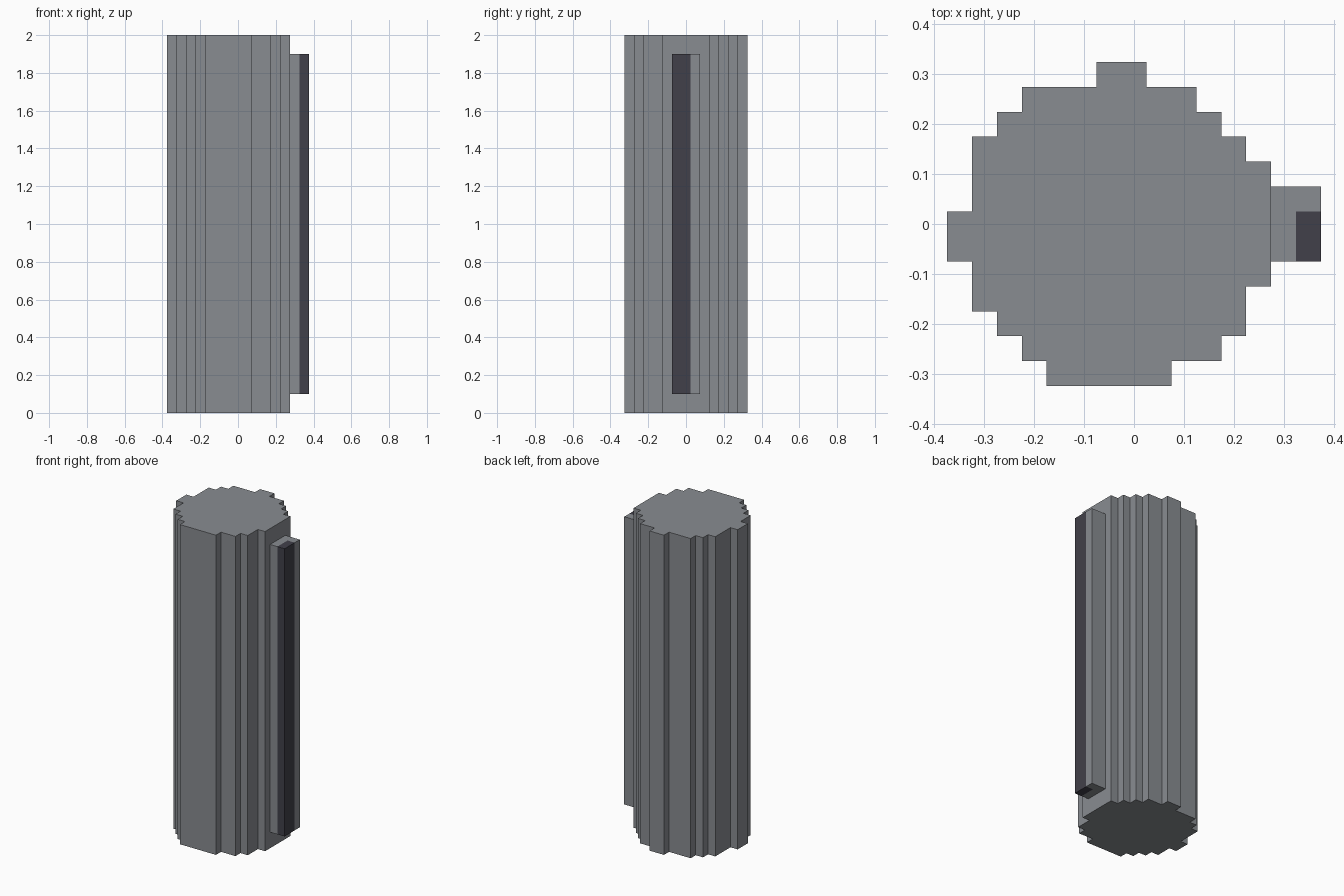
import bpy
import bmesh

cube = bpy.data.objects.get("Cube")
if cube:
    bpy.data.objects.remove(cube, do_unlink=True)


def make_material(name, rgb):
    mat = bpy.data.materials.new(name)
    mat.use_nodes = True
    color = (*rgb, 1.0)
    mat.diffuse_color = color
    mat.node_tree.nodes["Principled BSDF"].inputs["Base Color"].default_value = color
    return mat


def extrude_profile(name, points, bottom, top, mat):
    """Upright prism from a counter-clockwise outline."""
    bm = bmesh.new()
    base = bm.faces.new([bm.verts.new((x, y, bottom)) for x, y in points])
    result = bmesh.ops.extrude_face_region(bm, geom=[base], use_keep_orig=True)
    verts = [v for v in result["geom"] if isinstance(v, bmesh.types.BMVert)]
    bmesh.ops.translate(bm, vec=(0, 0, top - bottom), verts=verts)
    bmesh.ops.recalc_face_normals(bm, faces=bm.faces)
    mesh = bpy.data.meshes.new(name)
    bm.to_mesh(mesh)
    bm.free()
    mesh.materials.append(mat)
    obj = bpy.data.objects.new(name, mesh)
    bpy.context.collection.objects.link(obj)
    return obj


def stair(steps):
    """One side of the stepped outline from (x, y start, y end) runs."""
    return [p for x, y0, y1 in steps for p in ((x, y0), (x, y1))]


grey = make_material("mid grey", (0.25, 0.265, 0.285))
dark = make_material("dark slate", (0.053, 0.051, 0.068))

# Stepped column: right side upwards, then left side downwards
right_side = stair([
    (0.075, -0.325, -0.275), (0.175, -0.275, -0.225), (0.225, -0.225, -0.125),
    (0.275, -0.125, 0.125), (0.225, 0.125, 0.175), (0.175, 0.175, 0.225),
    (0.125, 0.225, 0.275), (0.025, 0.275, 0.325),
])
left_side = stair([
    (-0.075, 0.325, 0.275), (-0.225, 0.275, 0.225), (-0.275, 0.225, 0.175),
    (-0.325, 0.175, 0.025), (-0.375, 0.025, -0.075), (-0.325, -0.075, -0.175),
    (-0.275, -0.175, -0.225), (-0.225, -0.225, -0.275), (-0.175, -0.275, -0.325),
])
extrude_profile("column", right_side + left_side, 0, 2, grey)

# Side rail with a notch that holds the dark strip
rail = [(0.275, -0.075), (0.325, -0.075), (0.325, 0.025),
        (0.375, 0.025), (0.375, 0.075), (0.275, 0.075)]
extrude_profile("side_rail", rail, 0.1, 1.9, grey)

strip = [(0.325, -0.075), (0.375, -0.075), (0.375, 0.025), (0.325, 0.025)]
extrude_profile("dark_strip", strip, 0.1, 1.9, dark)
